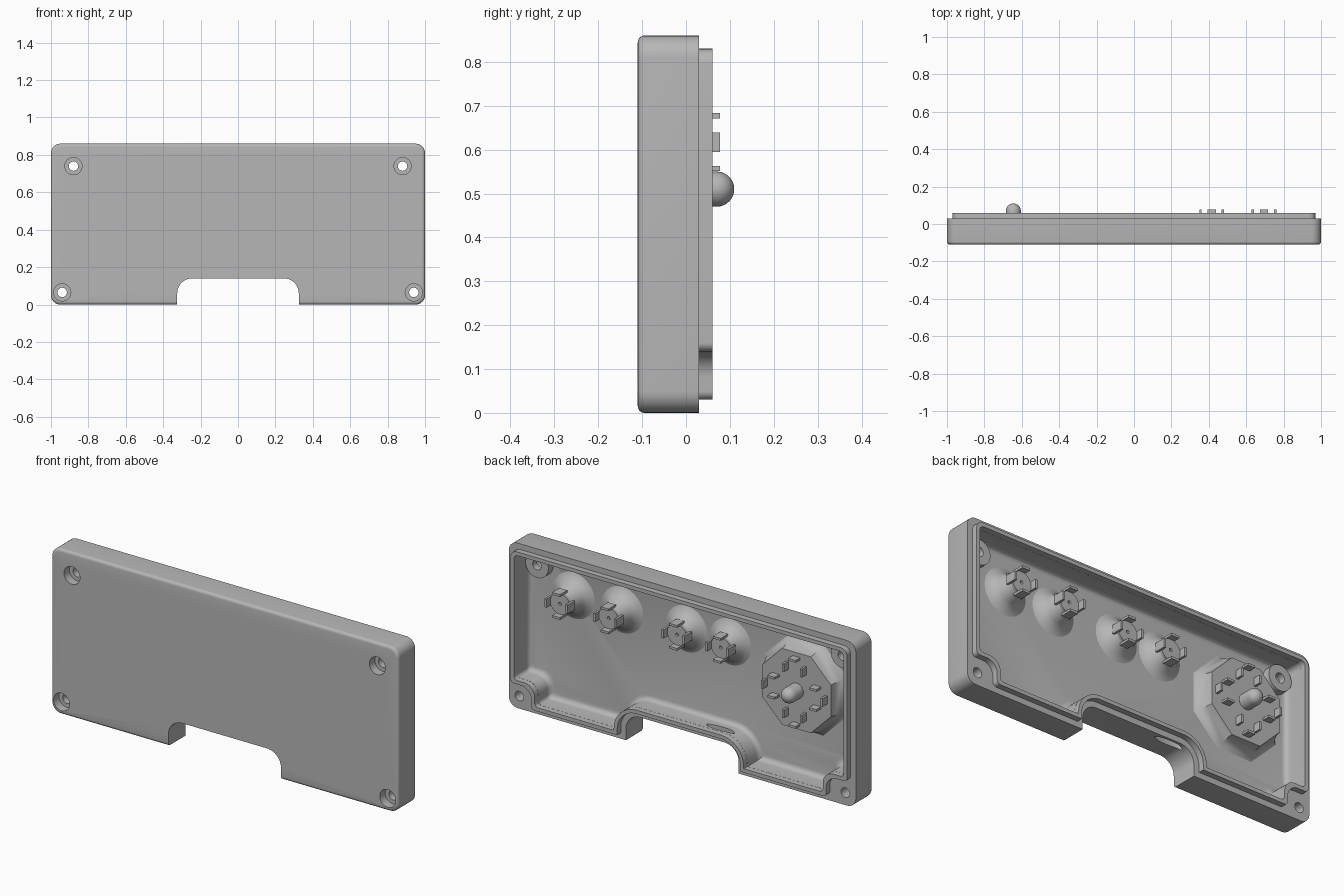
import bpy, bmesh, math
from mathutils import Vector

cube = bpy.data.objects.get("Cube")
if cube:
    bpy.data.objects.remove(cube, do_unlink=True)

grey = bpy.data.materials.new("plain grey")
grey.use_nodes = True
colour = (0.47, 0.47, 0.47, 1)
grey.diffuse_color = colour
grey.node_tree.nodes["Principled BSDF"].inputs["Base Color"].default_value = colour


def loft(name, rings, closed=False):
    """Skin equal-length rings; cap the ends, or join last to first."""
    bm = bmesh.new()
    loops = [[bm.verts.new(p) for p in ring] for ring in rings]
    n = len(loops[0])
    pairs = list(zip(loops, loops[1:]))
    if closed:
        pairs.append((loops[-1], loops[0]))
    else:
        bm.faces.new(loops[0])
        bm.faces.new(loops[-1])
    for a, b in pairs:
        for i in range(n):
            j = (i + 1) % n
            bm.faces.new((a[i], a[j], b[j], b[i]))
    bmesh.ops.recalc_face_normals(bm, faces=bm.faces)
    mesh = bpy.data.meshes.new(name)
    bm.to_mesh(mesh)
    bm.free()
    mesh.materials.append(grey)
    obj = bpy.data.objects.new(name, mesh)
    bpy.context.collection.objects.link(obj)
    return obj


def smooth(obj, angle=35):
    bpy.ops.object.select_all(action='DESELECT')
    obj.select_set(True)
    bpy.context.view_layer.objects.active = obj
    bpy.ops.object.shade_smooth_by_angle(angle=math.radians(angle))


def boolean(obj, tool, operation):
    mod = obj.modifiers.new("cut", 'BOOLEAN')
    mod.operation, mod.solver, mod.object = operation, 'EXACT', tool
    bpy.context.view_layer.objects.active = obj
    bpy.ops.object.modifier_apply(modifier=mod.name)
    bpy.data.objects.remove(tool, do_unlink=True)


def circle(x, z, r, y, n=32, phase=0.0):
    angles = [math.tau * (i + phase) / n for i in range(n)]
    return [(x + r * math.cos(a), y, z + r * math.sin(a)) for a in angles]


def turned(name, x, z, profile, n=32, phase=0.0):
    return loft(name, [circle(x, z, r, y, n, phase) for r, y in profile])


def box(name, x, z, sx, sz, y0, y1):
    corners = [(-1, -1), (1, -1), (1, 1), (-1, 1)]
    return loft(name, [[(x + sx * a / 2, y, z + sz * b / 2) for a, b in corners]
                       for y in (y0, y1)])


def rounded(points, steps=8):
    """Replace each (x, z, radius) corner of a right-angled path by an arc."""
    out = []
    for i, (x, z, r) in enumerate(points):
        p = Vector((x, z))
        if r == 0:
            out.append(p)
            continue
        a = (Vector(points[i - 1][:2]) - p).normalized() * r
        b = (Vector(points[(i + 1) % len(points)][:2]) - p).normalized() * r
        for k in range(steps + 1):
            t = math.pi / 2 * k / steps
            out.append(p + a * (1 - math.sin(t)) + b * (1 - math.cos(t)))
    return out


def outline(y, d, notch=None, relief=False):
    """Case contour inset by d, optionally stepping round the lower screws."""
    n = d if notch is None else notch
    half = [(0.325 + n, 0.14 + n, 0.08 + n), (0.325 + n, d, 0)]
    if relief:
        cx, cz = 0.88 - d, 0.11 + d
        half += [(cx, d, 0.02), (cx, cz, 0.06), (1 - d, cz, 0.02)]
    else:
        half += [(1 - d, d, 0.05 - d / 2)]
    half += [(1 - d, 0.86 - d, 0.05 - d / 2)]
    path = half + [(-x, z, r) for x, z, r in reversed(half)]
    return [(p.x, y, p.y) for p in rounded(path)]


# Case shell with a rounded front edge
shell = loft("case_shell", [outline(y, d, 0) for y, d in (
    (-0.11, 0.016), (-0.109, 0.01), (-0.106, 0.005), (-0.101, 0.001),
    (-0.095, 0), (0.03, 0))])
cavity = loft("cavity", [outline(y, d, relief=True) for y, d in (
    (-0.07, 0.075), (-0.068, 0.065), (-0.062, 0.056), (-0.052, 0.051),
    (-0.045, 0.05), (0.1, 0.05))])
boolean(shell, cavity, 'DIFFERENCE')

# Screw posts and counterbored holes
for side in (-1, 1):
    boolean(shell, turned("post", side * 0.88, 0.74,
                          [(0.066, -0.085), (0.066, -0.03)]), 'UNION')
    for x, z in ((0.88, 0.74), (0.94, 0.065)):
        boolean(shell, turned("screw_hole", side * x, z, [
            (0.046, -0.2), (0.046, -0.065), (0.025, -0.065), (0.025, 0.2)]), 'DIFFERENCE')

# Oval slot through the wall above the bottom notch
slot = loft("slot", [[(-0.2 + 0.08 * math.cos(a), 0.018 * math.sin(a), z)
                      for a in [math.tau * i / 24 for i in range(24)]]
                     for z in (0.1, 0.24)])
boolean(shell, slot, 'DIFFERENCE')
smooth(shell)

# Raised locating lip round the open back
lip = loft("locating_lip", [outline(y, d, relief=True) for y, d in (
    (0.02, 0.03), (0.06, 0.03), (0.06, 0.0495), (0.02, 0.0495))], closed=True)
smooth(lip)


def clip_ring(name, x, z, reach, width, y0, y1, skip=None):
    for dx, dz in ((1, 0), (-1, 0), (0, 1), (0, -1)):
        if (dx, dz) != skip:
            sx, sz = (0.012, width) if dx else (width, 0.012)
            box(name, x + dx * reach, z + dz * reach, sx, sz, y0, y1)


# Button supports: flared stem, hub and four clips
for x, top in ((0.695, 0.045), (0.415, 0.045), (0.045, 0.01), (-0.207, 0.01)):
    z = 0.617
    smooth(turned("button_stem", x, z, [
        (0.125, -0.072), (0.11, -0.066), (0.09, -0.052), (0.072, -0.03),
        (0.058, top - 0.02), (0.054, top - 0.012)]), 50)
    smooth(turned("button_hub", x, z, [
        (0.056, top - 0.014), (0.056, top), (0.008, top), (0.008, top - 0.012)], 24))
    clip_ring("button_clip", x, z, 0.06, 0.045, top - 0.028, top + 0.032)

# Direction pad support: sloped octagon, pivot and four clip groups
px, pz = -0.645, 0.51
smooth(turned("pad_base", px, pz, [
    (0.262, -0.072), (0.25, -0.066), (0.235, -0.045), (0.22, -0.015),
    (0.215, 0.012)], 8, 0.5), 40)
for dx, dz in ((1, 0), (-1, 0), (0, 1), (0, -1)):
    clip_ring("pad_clip", px + dx * 0.12, pz + dz * 0.12, 0.052, 0.042,
              0.005, 0.05, skip=(-dx, -dz))
arc = [(math.pi / 2 * i / 8) for i in range(8)]
smooth(turned("pad_pivot", px, pz, [(0.04, 0)] + [
    (0.04 * math.cos(a), 0.07 + 0.04 * math.sin(a)) for a in arc]))
